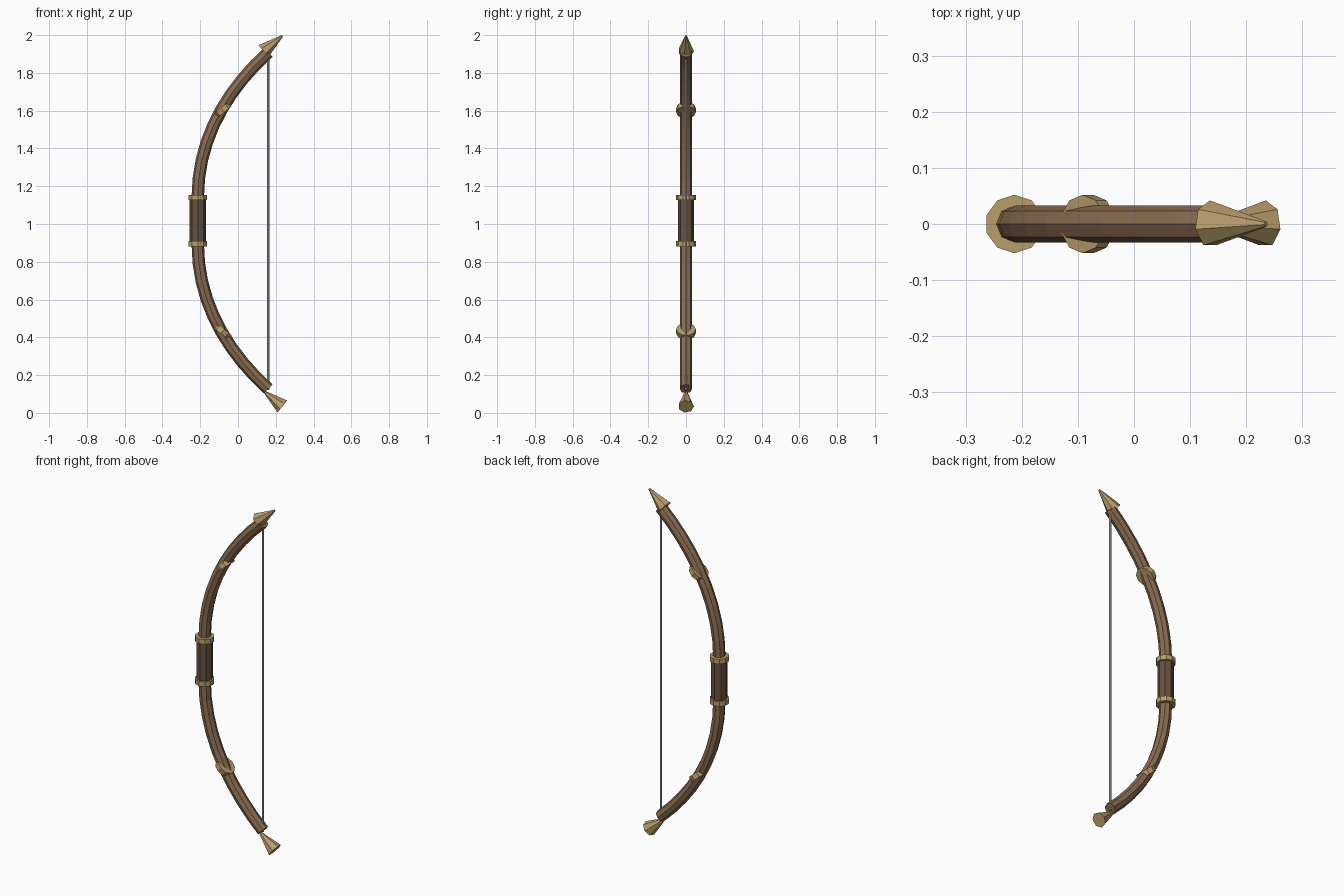
import bpy, bmesh, math
from mathutils import Vector

if "Cube" in bpy.data.objects:
    bpy.data.objects.remove(bpy.data.objects["Cube"])

MID = 1.0175   # height of the bow's mirror plane


def material(name, rgb):
    m = bpy.data.materials.new(name)
    m.diffuse_color = (*rgb, 1)
    m.use_nodes = True
    m.node_tree.nodes["Principled BSDF"].inputs["Base Color"].default_value = m.diffuse_color
    return m


wood = material("wood", (0.25, 0.15, 0.08))
leather = material("dark_grip", (0.13, 0.085, 0.055))
brass = material("brass", (0.48, 0.34, 0.14))


def sweep(name, path, radii, sides, mat=None):
    """Sweep an n-gon (one corner at +y) along an (x, z) path, with flat caps."""
    pts = [Vector((x, 0, z)) for x, z in path]
    bm = bmesh.new()
    rings = []
    for i, p in enumerate(pts):
        t = (pts[min(i + 1, len(pts) - 1)] - pts[max(i - 1, 0)]).normalized()
        n = Vector((t.z, 0, -t.x))
        ring = []
        for k in range(sides):
            a = math.pi / 2 + math.tau * k / sides
            ring.append(bm.verts.new(
                p + radii[i] * (n * math.cos(a) + Vector((0, math.sin(a), 0)))))
        rings.append(ring)
    for a, b in zip(rings, rings[1:]):
        for k in range(sides):
            j = (k + 1) % sides
            bm.faces.new((a[k], a[j], b[j], b[k]))
    bm.faces.new(rings[0])
    bm.faces.new(rings[-1])
    bmesh.ops.recalc_face_normals(bm, faces=bm.faces)
    me = bpy.data.meshes.new(name)
    bm.to_mesh(me)
    bm.free()
    ob = bpy.data.objects.new(name, me)
    if mat:
        me.materials.append(mat)
    bpy.context.collection.objects.link(ob)
    return ob


def bezier(p0, p1, p2, p3, steps):
    out = []
    for i in range(steps + 1):
        t = i / steps
        s = 1 - t
        out.append(tuple(s**3 * a + 3 * s * s * t * b + 3 * s * t * t * c + t**3 * d
                         for a, b, c, d in zip(p0, p1, p2, p3)))
    return out


def flip(path):
    return [(x, 2 * MID - z) for x, z in path]


def band(name, x, z, tilt, r, h, mirrored=False):
    dx, dz = math.sin(tilt) * h / 2, math.cos(tilt) * h / 2
    path = [(x - dx, z - dz), (x + dx, z + dz)]
    sweep(name, flip(path) if mirrored else path, [r, r], 10, brass)


# Curved wooden stave, both limbs in one sweep
limb = bezier((-0.213, 1.14), (-0.213, 1.45), (-0.06, 1.71), (0.16, 1.908), 9)
stave = flip(limb)[::-1] + limb
sweep("stave", stave, [0.033] * len(stave), 8, wood)

# Grip
sweep("grip", [(-0.213, 0.89), (-0.213, 1.145)], [0.043, 0.043], 8, leather)

# Bands at the grip ends and tilted bands on the limbs
for label, mirrored in (("upper", False), ("lower", True)):
    band(label + "_grip_band", -0.213, 1.14, 0, 0.052, 0.028, mirrored)
    band(label + "_limb_band", -0.082, 1.603, math.radians(-40), 0.052, 0.03, mirrored)

# Tip cones: the upper one points outward, the lower one flares outward
sweep("upper_tip", [(0.135, 1.915), (0.235, 1.996)], [0.042, 0.005], 7, brass)
sweep("lower_tip", [(0.136, 0.115), (0.235, 0.034)], [0.005, 0.042], 7, brass)

# Bowstring
sweep("bowstring", [(0.16, 0.12), (0.16, 1.915)], [0.006, 0.006], 8)
